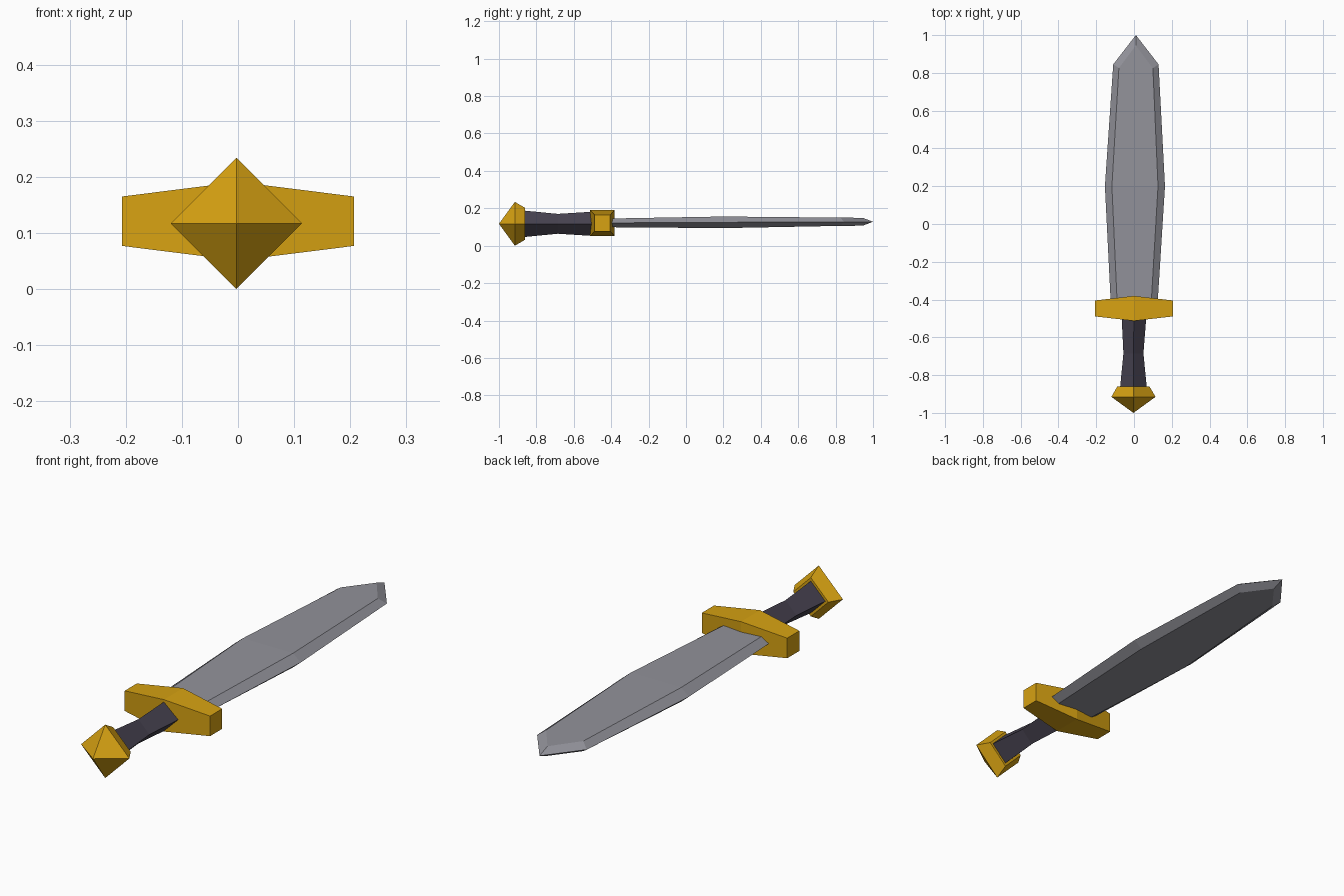
import bpy, bmesh

if "Cube" in bpy.data.objects:
    bpy.data.objects.remove(bpy.data.objects["Cube"])

Z = 0.117  # height of the sword's long axis


def material(name, rgb):
    m = bpy.data.materials.new(name)
    m.diffuse_color = (*rgb, 1)
    m.use_nodes = True
    m.node_tree.nodes["Principled BSDF"].inputs["Base Color"].default_value = m.diffuse_color
    return m


gold = material("gold", (0.68, 0.36, 0.006))
steel = material("steel", (0.29, 0.29, 0.325))
leather = material("dark grip", (0.064, 0.056, 0.082))


def loft(name, rings, mat):
    """Skin equal-length rings of points; collapsed points are merged."""
    bm = bmesh.new()
    vs = [[bm.verts.new(p) for p in ring] for ring in rings]
    n = len(rings[0])
    for a, b in zip(vs, vs[1:]):
        for i in range(n):
            j = (i + 1) % n
            bm.faces.new((a[i], a[j], b[j], b[i]))
    # cap the open ends; rings that collapse to a tip need no cap
    for ring, pts in ((vs[0], rings[0]), (vs[-1], rings[-1])):
        if len(set(pts)) == n:
            bm.faces.new(ring)
    bmesh.ops.remove_doubles(bm, verts=bm.verts, dist=1e-5)
    bmesh.ops.recalc_face_normals(bm, faces=bm.faces)
    me = bpy.data.meshes.new(name)
    bm.to_mesh(me)
    bm.free()
    me.materials.append(mat)
    ob = bpy.data.objects.new(name, me)
    bpy.context.collection.objects.link(ob)
    return ob


def diamond(y, r, x=-0.003):
    return [(x + r, y, Z), (x, y, Z + r), (x - r, y, Z), (x, y, Z - r)]


# Pommel: four-sided point with a chamfered back
loft("pommel", [diamond(-1, 0), diamond(-0.915, 0.117), diamond(-0.86, 0.085)], gold)

# Grip: waisted diamond bar
loft("grip", [diamond(-0.87, 0.071), diamond(-0.685, 0.053), diamond(-0.48, 0.066, 0)], leather)


# Guard: box section that tapers towards both ends
def guard_ring(x, hy, hz):
    y, z = -0.447, Z + 0.004
    return [(x, y - hy, z - hz), (x, y + hy, z - hz), (x, y + hy, z + hz), (x, y - hy, z + hz)]


loft("guard", [guard_ring(-0.207, 0.042, 0.044), guard_ring(0, 0.066, 0.07),
               guard_ring(0.207, 0.042, 0.044)], gold)


# Blade: flat faces with bevelled cutting edges
def blade_ring(y, x, edge, flat, z, h, y_flat=None):
    f = y if y_flat is None else y_flat
    return [(x - edge, y, z), (x - flat, f, z + h), (x + flat, f, z + h),
            (x + edge, y, z), (x + flat, f, z - h), (x - flat, f, z - h)]


loft("blade", [blade_ring(-0.42, 0.001, 0.124, 0.090, 0.122, 0.023),
               blade_ring(0.20, 0.005, 0.159, 0.122, 0.125, 0.031),
               blade_ring(0.845, 0.010, 0.120, 0.090, 0.128, 0.022, 0.825),
               blade_ring(1.0, 0.010, 0, 0, 0.128, 0.021, 0.945)], steel)
